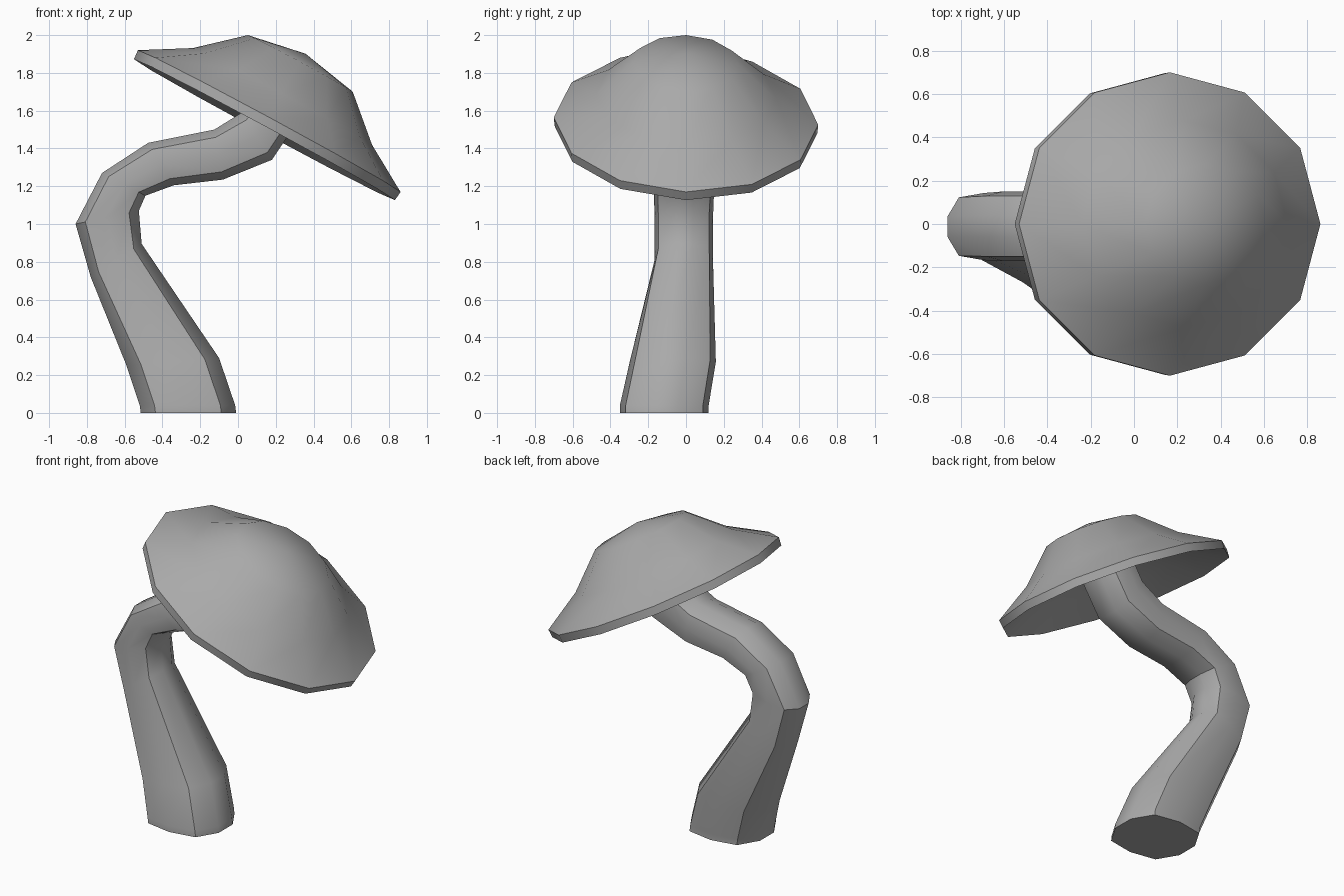
import bpy, math
from math import cos, sin, pi
from mathutils import Vector

cube = bpy.data.objects.get("Cube")
if cube:
    bpy.data.objects.remove(cube)

# Single flat grey
grey = bpy.data.materials.new("plain_grey")
grey.use_nodes = True
colour = (0.4, 0.4, 0.4, 1)
grey.diffuse_color = colour
grey.node_tree.nodes["Principled BSDF"].inputs["Base Color"].default_value = colour


def skin_rings(name, rings, smooth_angle):
    """Join equal-sized rings of points with quads and close both ends."""
    n = len(rings[0])
    verts = [p for ring in rings for p in ring]
    faces = []
    for r in range(len(rings) - 1):
        for i in range(n):
            j = (i + 1) % n
            faces.append((r * n + i, r * n + j, (r + 1) * n + j, (r + 1) * n + i))
    last = (len(rings) - 1) * n
    faces.append(tuple(reversed(range(n))))
    faces.append(tuple(range(last, last + n)))
    mesh = bpy.data.meshes.new(name)
    mesh.from_pydata(verts, [], faces)
    mesh.materials.append(grey)
    obj = bpy.data.objects.new(name, mesh)
    bpy.context.collection.objects.link(obj)
    bpy.ops.object.select_all(action='DESELECT')
    obj.select_set(True)
    bpy.context.view_layer.objects.active = obj
    bpy.ops.object.mode_set(mode='EDIT')
    bpy.ops.mesh.select_all(action='SELECT')
    bpy.ops.mesh.remove_doubles(threshold=0.0005)
    bpy.ops.mesh.normals_make_consistent(inside=False)
    bpy.ops.object.mode_set(mode='OBJECT')
    bpy.ops.object.shade_smooth_by_angle(angle=math.radians(smooth_angle))
    return obj


# Stem: sections as outer x, z, inner x, z, centre y, half depth
sections = [
    (-.515, 0, -.01, 0, -.115, .235),
    (-.52, .04, -.015, .04, -.115, .235),
    (-.59, .25, -.10, .29, -.07, .228),
    (-.78, .72, -.51, .895, -.012, .155),
    (-.86, 1.0, -.525, 1.07, -.012, .155),
    (-.72, 1.27, -.49, 1.15, -.01, .16),
    (-.475, 1.43, -.34, 1.205, -.01, .16),
    (-.125, 1.50, -.08, 1.235, -.01, .16),
    (.02, 1.59, .18, 1.34, -.005, .16),
    (.08, 1.68, .30, 1.52, 0, .16),
    (.16, 1.83, .38, 1.67, 0, .16),
]
# Ten-sided outline of a rounded square with four crisp corners
quarter = [(1, .31), (.69, .87)]
outline = (quarter + [(0, 1)] + [(-x, y) for x, y in reversed(quarter)]
           + [(-x, -y) for x, y in quarter] + [(0, -1)]
           + [(x, -y) for x, y in reversed(quarter)])
stem_rings = []
for xo, zo, xi, zi, yc, depth in sections:
    centre = Vector(((xo + xi) / 2, yc, (zo + zi) / 2))
    across = Vector((xi - xo, 0, zi - zo)) / 2
    stem_rings.append([centre + across * s + Vector((0, depth * t, 0))
                       for s, t in outline])
skin_rings("stem", stem_rings, 37)

# Cap: tilted twelve-sided bell with a thin rim and hollow underside
centre = Vector((.165, 0, 1.545))
along = Vector((.88, 0, -.475))
side = Vector((0, .886, -.025))
up = Vector((.475, 0, .88))
profile = [(0, .19), (.27, .16), (.54, .06), (.785, -.052), (.79, 0),
           (.539, .148), (.315, .347), (0, .405)]
cap_rings = []
for r, h in profile:
    cap_rings.append([centre + up * h + along * (r * cos(i * pi / 6))
                      + side * (r * sin(i * pi / 6)) for i in range(12)])
skin_rings("cap", cap_rings, 37)
